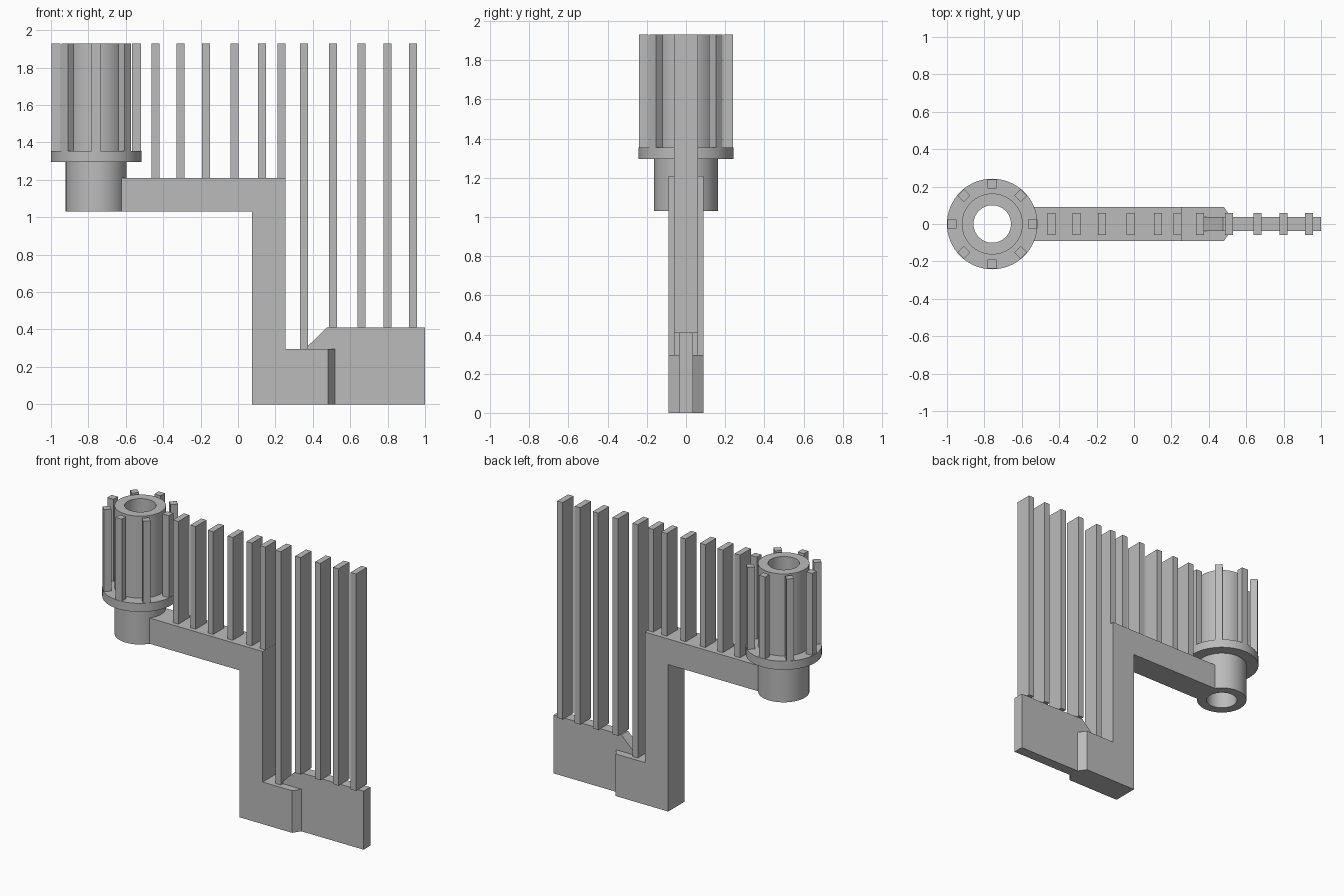
import bpy, bmesh, math
from mathutils import Matrix, Vector

cube = bpy.data.objects.get("Cube")
if cube:
    bpy.data.objects.remove(cube, do_unlink=True)

GREY = (0.5, 0.5, 0.5, 1)
grey = bpy.data.materials.new("plain grey")
grey.use_nodes = True
grey.diffuse_color = GREY
grey.node_tree.nodes["Principled BSDF"].inputs["Base Color"].default_value = GREY

TOP = 1.93
AXIS_X = -0.758


def finish(name, bm):
    bmesh.ops.recalc_face_normals(bm, faces=bm.faces)
    mesh = bpy.data.meshes.new(name)
    bm.to_mesh(mesh)
    bm.free()
    mesh.materials.append(grey)
    obj = bpy.data.objects.new(name, mesh)
    bpy.context.collection.objects.link(obj)
    return obj


def box(name, size, centre, turn=0):
    bm = bmesh.new()
    matrix = (Matrix.Translation(centre) @ Matrix.Rotation(turn, 4, "Z")
              @ Matrix.Diagonal((*size, 1)))
    bmesh.ops.create_cube(bm, size=1, matrix=matrix)
    return finish(name, bm)


def extrude(name, outline, direction):
    bm = bmesh.new()
    face = bm.faces.new([bm.verts.new(p) for p in outline])
    moved = bmesh.ops.extrude_face_region(bm, geom=[face], use_keep_orig=True)["geom"]
    bmesh.ops.translate(bm, vec=direction,
                        verts=[v for v in moved if isinstance(v, bmesh.types.BMVert)])
    return finish(name, bm)


def lathe(name, profile, steps=64):
    bm = bmesh.new()
    verts = [bm.verts.new((AXIS_X + r, 0, z)) for r, z in profile]
    edges = [bm.edges.new((verts[i - 1], verts[i])) for i in range(len(verts))]
    bmesh.ops.spin(bm, geom=verts + edges, cent=(AXIS_X, 0, 0), axis=(0, 0, 1),
                   angle=math.tau, steps=steps, use_merge=True)
    bmesh.ops.remove_doubles(bm, verts=bm.verts, dist=1e-4)
    obj = finish(name, bm)
    bpy.ops.object.select_all(action="DESELECT")
    obj.select_set(True)
    bpy.context.view_layer.objects.active = obj
    bpy.ops.object.shade_smooth_by_angle(angle=math.radians(30))


# Hollow tube with its flange
HOLE, TUBE, FLANGE = 0.1, 0.163, 0.242
LEDGE = 1.355
lathe("flanged_tube", [(HOLE, 1.03), (TUBE, 1.03), (TUBE, 1.295), (FLANGE, 1.295),
                       (FLANGE, LEDGE), (TUBE, LEDGE), (TUBE, TOP), (HOLE, TOP)])

# Ring of pegs standing on the flange
for i in range(8):
    a = i * math.tau / 8
    box(f"peg_{i + 1}", (0.048, 0.048, TOP - LEDGE),
        (AXIS_X + 0.215 * math.cos(a), 0.215 * math.sin(a), (TOP + LEDGE) / 2), a)

# Stepped bracket: arm, post and foot
W, T = 0.09, 0.037
ARM, FOOT, PLATE = 1.21, 0.295, 0.41
bracket = [(-0.645, 1.03), (0.075, 1.03), (0.075, 0), (0.255, 0),
           (0.255, ARM), (-0.645, ARM)]
extrude("bracket", [(x, -W, z) for x, z in bracket], Vector((0, 2 * W, 0)))
foot = [(0.255, -W), (0.482, -W), (0.518, -T), (0.518, T), (0.482, W), (0.255, W)]
extrude("foot", [(x, y, 0) for x, y in foot], Vector((0, 0, FOOT)))

# Thin end plate with a cut corner
plate = [(0.372, FOOT), (0.372, 0.31), (0.475, PLATE), (1, PLATE), (1, 0),
         (0.518, 0), (0.518, FOOT)]
extrude("end_plate", [(x, -T, z) for x, z in plate], Vector((0, 2 * T, 0)))

# Row of upright bars, each standing on the part below it
rows = {ARM: (-0.441, -0.307, -0.171, -0.019, 0.128, 0.233),
        FOOT: (0.353,),
        PLATE: (0.507, 0.66, 0.8, 0.936)}
for base, places in rows.items():
    for x in places:
        box("upright_bar", (0.042, 0.12, TOP - base), (x, 0, (TOP + base) / 2))
